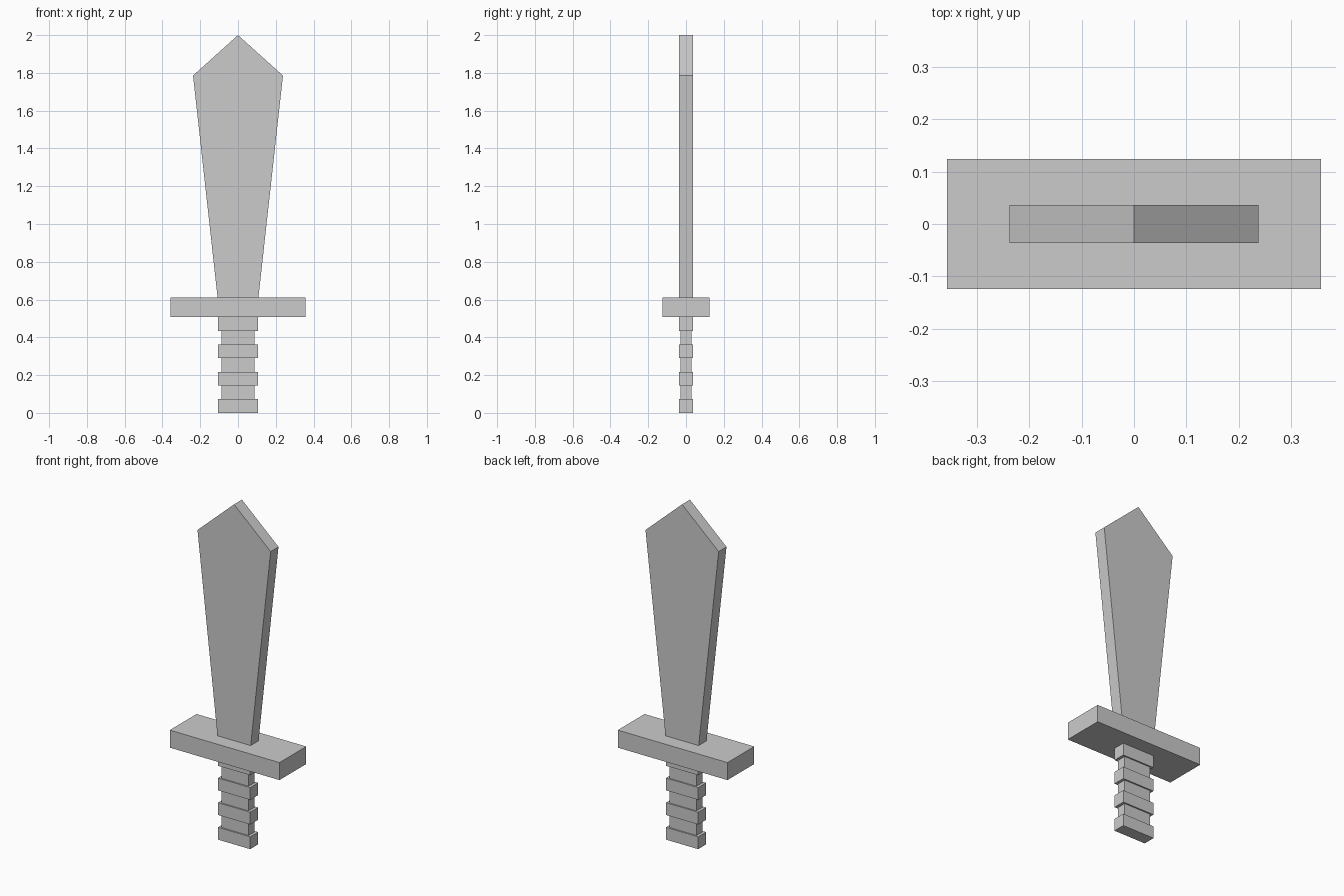
import bpy, bmesh

if "Cube" in bpy.data.objects:
    bpy.data.objects.remove(bpy.data.objects["Cube"])


def finish(name, bm):
    bmesh.ops.recalc_face_normals(bm, faces=bm.faces)
    mesh = bpy.data.meshes.new(name)
    bm.to_mesh(mesh)
    bm.free()
    obj = bpy.data.objects.new(name, mesh)
    bpy.context.collection.objects.link(obj)
    return obj


def stack(name, sections):
    """Loft rectangular sections (half_x, half_y, z) into a closed solid."""
    bm = bmesh.new()
    rings = [[bm.verts.new((sx * hx, sy * hy, z))
              for sx, sy in ((-1, -1), (1, -1), (1, 1), (-1, 1))]
             for hx, hy, z in sections]
    for a, b in zip(rings, rings[1:]):
        for i in range(4):
            j = (i + 1) % 4
            bm.faces.new((a[i], a[j], b[j], b[i]))
    bm.faces.new(rings[0][::-1])
    bm.faces.new(rings[-1])
    return finish(name, bm)


def plate(name, profile, half_y):
    """Extrude an x-z outline through the thickness."""
    bm = bmesh.new()
    face = bm.faces.new([bm.verts.new((x, -half_y, z)) for x, z in profile])
    ext = bmesh.ops.extrude_face_region(bm, geom=[face])
    verts = [v for v in ext["geom"] if isinstance(v, bmesh.types.BMVert)]
    bmesh.ops.translate(bm, verts=verts, vec=(0, 2 * half_y, 0))
    return finish(name, bm)


THICK = 0.0365
GUARD_Z = (0.507, 0.61)

# Grip: alternating raised bands and recessed grooves
step = GUARD_Z[0] / 7
sections = []
for i in range(7):
    hx, hy = (0.105, THICK) if i % 2 == 0 else (0.088, 0.028)
    sections += [(hx, hy, i * step), (hx, hy, (i + 1) * step)]
stack("grip", sections)

# Crossguard
stack("crossguard", [(0.357, 0.124, z) for z in GUARD_Z])

# Blade: flares upward, then comes to a point
plate("blade", [(-0.108, GUARD_Z[1]), (0.108, GUARD_Z[1]), (0.238, 1.786),
                (0, 2.0), (-0.238, 1.786)], THICK)
